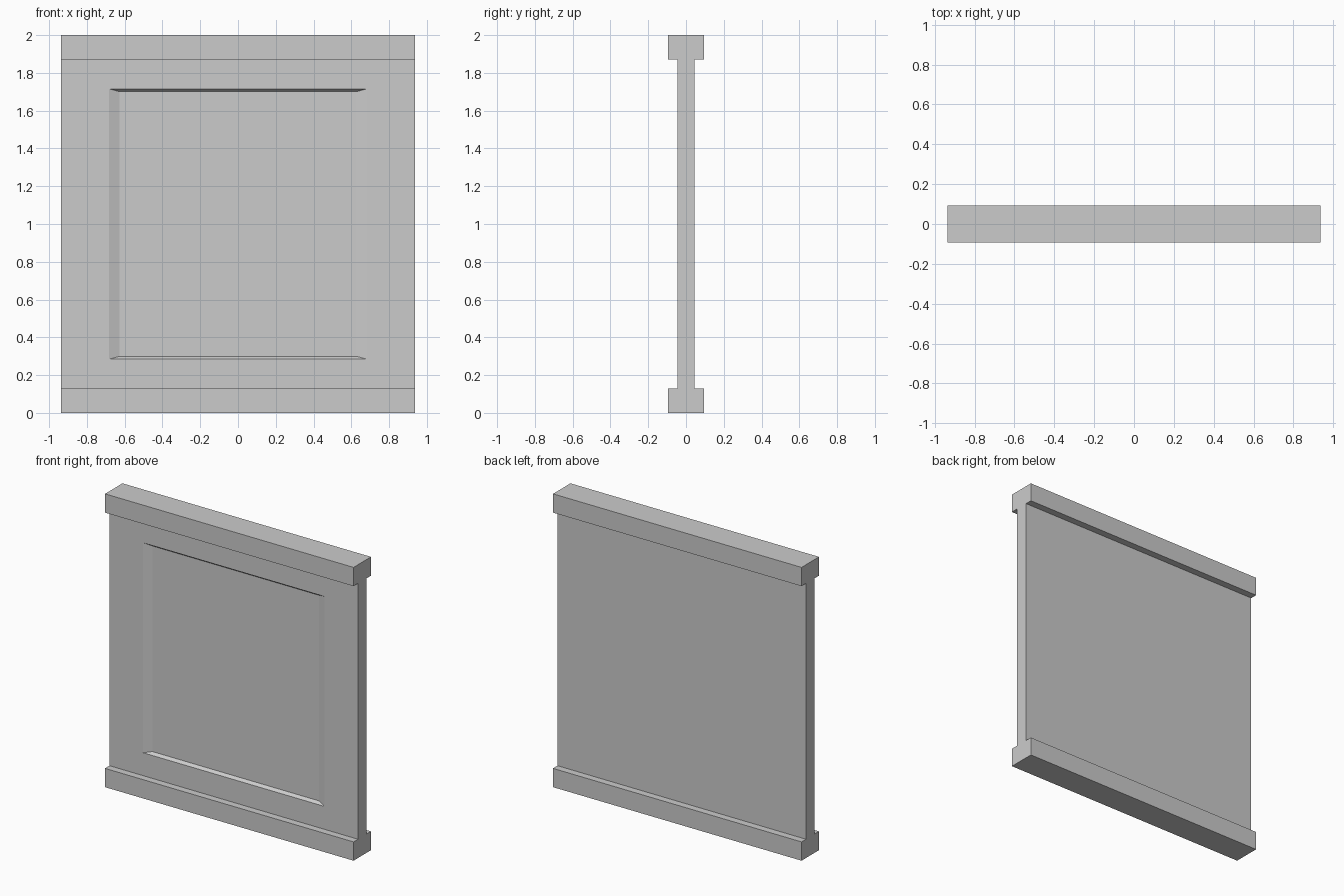
import bpy, bmesh
from math import copysign

if "Cube" in bpy.data.objects:
    bpy.data.objects.remove(bpy.data.objects["Cube"])

HALF_W = 0.9375            # half width along x
RAIL_Y, WEB_Y = 0.094, 0.046
RAIL_H = 0.128
RECESS_DEPTH = 0.021

bm = bmesh.new()

# I-shaped side profile: thick bottom and top rails joined by a thin panel
half = [(RAIL_Y, 0), (RAIL_Y, RAIL_H), (WEB_Y, RAIL_H),
        (WEB_Y, 2 - RAIL_H), (RAIL_Y, 2 - RAIL_H), (RAIL_Y, 2)]
profile = half + [(-y, z) for y, z in reversed(half)]
end = bm.faces.new([bm.verts.new((-HALF_W, y, z)) for y, z in profile])
ext = bmesh.ops.extrude_face_region(bm, geom=[end])
bmesh.ops.translate(bm, vec=(2 * HALF_W, 0, 0),
                    verts=[v for v in ext["geom"] if isinstance(v, bmesh.types.BMVert)])
bmesh.ops.recalc_face_normals(bm, faces=bm.faces)

# Find the front face of the thin panel
front = next(f for f in bm.faces
             if f.normal.y < -0.9 and all(abs(v.co.y + WEB_Y) < 1e-4 for v in f.verts))


def inset_to(face, half_x, half_z, y):
    """Inset a front face and place its corners on a given rectangle."""
    bmesh.ops.inset_region(bm, faces=[face], thickness=0.01)
    for v in face.verts:
        v.co = (copysign(half_x, v.co.x), y, 1 + copysign(half_z, v.co.z - 1))


# Recess mouth, then the sloped walls down to the recess floor
inset_to(front, 0.684, 0.716, -WEB_Y)
inset_to(front, 0.628, 0.701, -WEB_Y + RECESS_DEPTH)

bmesh.ops.recalc_face_normals(bm, faces=bm.faces)
mesh = bpy.data.meshes.new("railed_wall_panel")
bm.to_mesh(mesh)
bm.free()
bpy.context.collection.objects.link(bpy.data.objects.new("railed_wall_panel", mesh))
